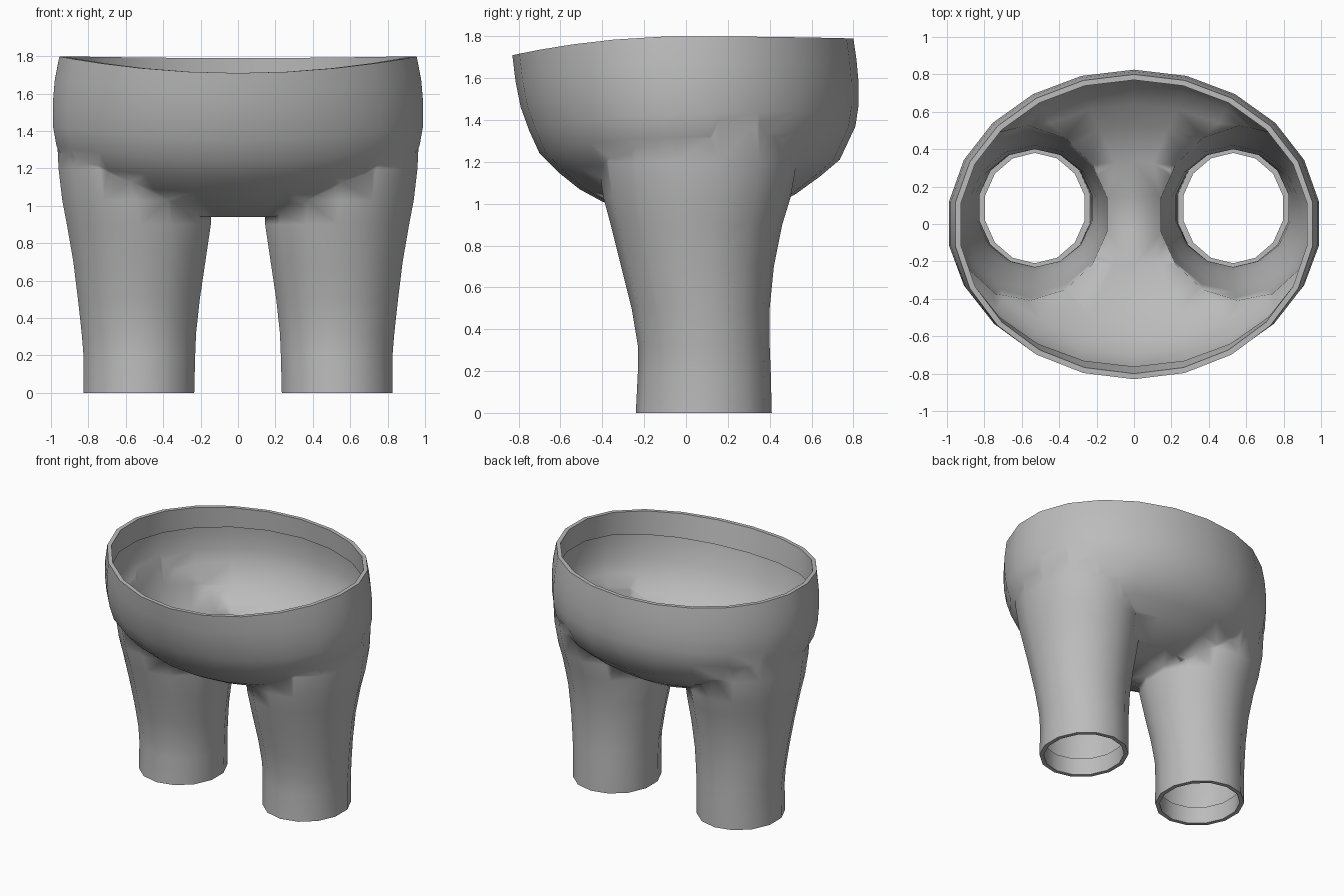
import bpy, bmesh, math

if "Cube" in bpy.data.objects:
    bpy.data.objects.remove(bpy.data.objects["Cube"])

cloth = bpy.data.materials.new("grey cloth")
cloth.diffuse_color = (0.5, 0.5, 0.5, 1)
cloth.use_nodes = True
cloth.node_tree.nodes["Principled BSDF"].inputs["Base Color"].default_value = cloth.diffuse_color


def loft(name, rings, cap=True, smooth=True):
    """Skin a list of equal-length point rings."""
    bm = bmesh.new()
    loops = [[bm.verts.new(p) for p in r] for r in rings]
    n = len(loops[0])
    for a, b in zip(loops, loops[1:]):
        for i in range(n):
            j = (i + 1) % n
            bm.faces.new((a[i], a[j], b[j], b[i]))
    if cap:
        bm.faces.new(loops[0])
        bm.faces.new(loops[-1])
        bmesh.ops.recalc_face_normals(bm, faces=bm.faces)
    me = bpy.data.meshes.new(name)
    bm.to_mesh(me)
    bm.free()
    me.materials.append(cloth)
    ob = bpy.data.objects.new(name, me)
    bpy.context.collection.objects.link(ob)
    return ob


def belly_ring(zf, zs, zb, rx, yf, yb, n=22):
    """Oval ring whose height differs at front, side and back."""
    pts = []
    for i in range(n):
        t = 2 * math.pi * i / n
        c = math.cos(t)
        zend, ry = (zb, yb) if c > 0 else (zf, yf)
        pts.append((rx * math.sin(t), ry * c, zs + (zend - zs) * c * c))
    return pts


def leg_ring(z, x0, x1, y0, y1, side, n=14):
    pts = []
    for i in range(n):
        t = 2 * math.pi * (i + 0.5) / n
        pts.append((side * ((x0 + x1) / 2 + (x1 - x0) / 2 * math.cos(t) * 1.012),
                    (y0 + y1) / 2 + (y1 - y0) / 2 * math.sin(t), z))
    return pts


# height front/side/back, half width, front depth, back depth
BELLY = [(1.71, 1.80, 1.79, .965, .83, .80), (1.585, 1.67, 1.69, .99, .815, .815),
         (1.46, 1.55, 1.58, 1.0, .79, .825), (1.35, 1.43, 1.47, 1.0, .75, .825),
         (1.24, 1.32, 1.37, .98, .70, .81), (1.15, 1.22, 1.21, .92, .61, .735),
         (1.07, 1.13, 1.13, .83, .51, .64), (1.01, 1.04, 1.05, .66, .40, .53),
         (.94, .94, .94, .36, .22, .34)]
# height, inner x, outer x, front y, back y
LEG = [(0, .23, .83, -.24, .41), (.2, .225, .83, -.23, .405), (.32, .22, .84, -.23, .40),
       (.5, .20, .86, -.26, .40), (.7, .17, .885, -.31, .42), (.9, .14, .92, -.36, .46),
       (1.03, .14, .945, -.395, .50), (1.2, .16, .965, -.42, .53), (1.42, .2, .975, -.42, .53)]

# Hips and legs joined into one skin
body = loft("trousers_body", [belly_ring(*r) for r in BELLY])
bpy.context.view_layer.objects.active = body
for side in (1, -1):
    leg = loft("leg", [leg_ring(*r, side) for r in LEG])
    mod = body.modifiers.new("join", 'BOOLEAN')
    mod.operation, mod.solver, mod.object = 'UNION', 'EXACT', leg
    bpy.ops.object.modifier_apply(modifier=mod.name)
    bpy.data.objects.remove(leg)

# Open the waist and the ankles, soften the seam where legs meet hips
bm = bmesh.new()
bm.from_mesh(body.data)
caps = [f for f in bm.faces if all(v.co.z < .001 for v in f.verts)
        or all(v.co.z > 1.7 for v in f.verts)]
bmesh.ops.delete(bm, geom=caps, context='FACES')
bmesh.ops.remove_doubles(bm, verts=bm.verts, dist=.004)
bmesh.ops.triangulate(bm, faces=[f for f in bm.faces if len(f.verts) > 4])
for f in bm.faces:
    f.smooth = True
    f.material_index = 0
bm.to_mesh(body.data)
bm.free()

# Turned-in waist hem
T = .03


def waist(k, inset):
    a, b = BELLY[0], BELLY[2]
    r = [p + (q - p) * k for p, q in zip(a, b)]
    return belly_ring(r[0], r[1], r[2], r[3] - inset, r[4] - inset, r[5] - inset)


hems = [loft("waist_hem", [waist(0, 0), waist(0, T), waist(.7, T + .01)], cap=False)]


# Turned-in ankle hems
def ankle(z, inset, side):
    _, x0, x1, y0, y1 = LEG[0]
    return leg_ring(z, x0 + inset, x1 - inset, y0 + inset, y1 - inset, side)


for side, word in ((1, "left"), (-1, "right")):
    rings = [ankle(0, 0, side), ankle(0, T, side), ankle(.13, T, side)]
    hems.append(loft(word + "_ankle_hem", rings, cap=False))

for ob in hems:
    # face the hems toward the opening
    bm = bmesh.new()
    bm.from_mesh(ob.data)
    bm.normal_update()
    up = 1 if ob.name.startswith("waist") else -1
    flat = max(bm.faces, key=lambda f: abs(f.normal.z))
    if flat.normal.z * up < 0:
        bmesh.ops.reverse_faces(bm, faces=bm.faces)
    bm.to_mesh(ob.data)
    bm.free()
    bpy.ops.object.select_all(action='DESELECT')
    ob.select_set(True)
    bpy.context.view_layer.objects.active = ob
    bpy.ops.object.shade_smooth_by_angle(angle=math.radians(40))
